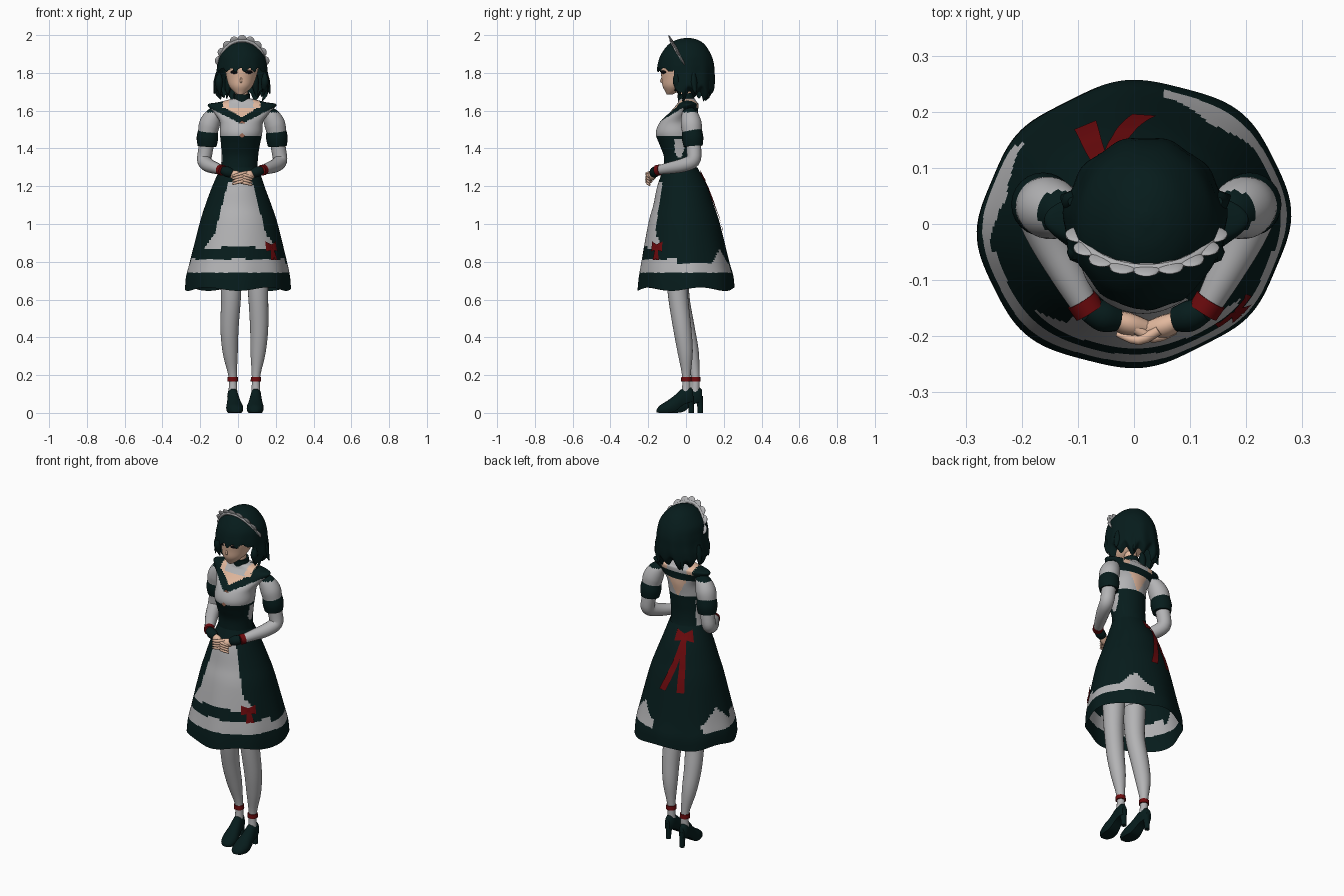
import bpy, bmesh, math
from mathutils import Vector
from math import sin, cos, pi, radians

if "Cube" in bpy.data.objects:
    bpy.data.objects.remove(bpy.data.objects["Cube"])

CX = 0.022  # body symmetry line


def material(name, rgb):
    m = bpy.data.materials.new(name)
    m.diffuse_color = (*rgb, 1)
    m.use_nodes = True
    m.node_tree.nodes["Principled BSDF"].inputs["Base Color"].default_value = m.diffuse_color
    return m


DARK, WHITE, SKIN, RED, BROWN, BLACK = range(6)
MATS = [material("dark_green", (.002, .0115, .0115)), material("pale_grey", (.45, .45, .46)),
        material("skin", (.76, .48, .34)), material("red", (.15, .003, .004)),
        material("brown", (.32, .14, .09)), material("black", (.002, .002, .003))]


def finish(name, bm, col=0, rule=None, angle=50):
    if callable(col):
        rule = col
    me = bpy.data.meshes.new(name)
    bmesh.ops.recalc_face_normals(bm, faces=bm.faces)
    for f in bm.faces:
        f.material_index = rule(f.calc_center_median()) if rule else col
    bm.to_mesh(me)
    bm.free()
    ob = bpy.data.objects.new(name, me)
    bpy.context.collection.objects.link(ob)
    for m in MATS:
        me.materials.append(m)
    bpy.ops.object.select_all(action='DESELECT')
    ob.select_set(True)
    bpy.context.view_layer.objects.active = ob
    bpy.ops.object.shade_smooth_by_angle(angle=radians(angle))


def smooth(rows, k):
    """Catmull-Rom resampling of a short profile."""
    out = []
    for i in range(len(rows) - 1):
        p = [rows[max(0, min(len(rows) - 1, i + j))] for j in (-1, 0, 1, 2)]
        for s in range(k):
            t = s / k
            out.append([.5 * (2 * b + (c - a) * t + (2 * a - 5 * b + 4 * c - d) * t * t
                              + (3 * b - a - 3 * c + d) * t ** 3) for a, b, c, d in zip(*p)])
    return out + [list(rows[-1])]


def skin_rings(rings, caps=(True, True)):
    bm = bmesh.new()
    vs = [[bm.verts.new(p) for p in r] for r in rings]
    n = len(vs[0])
    for a, b in zip(vs, vs[1:]):
        for i in range(n):
            bm.faces.new((a[i], a[(i + 1) % n], b[(i + 1) % n], b[i]))
    if caps[0]:
        bm.faces.new(vs[0])
    if caps[1]:
        bm.faces.new(vs[-1])
    return bm


def loft(rows, n=32, k=4, warp=lambda a, z: (1, 0), caps=(True, True)):
    """Stacked ellipses given as (z, cx, cy, rx, ry)."""
    rings = []
    for z, cx, cy, rx, ry in smooth(rows, k):
        ring = []
        for i in range(n):
            a = 2 * pi * i / n
            s, dz = warp(a, z)
            ring.append((cx + rx * s * cos(a), cy + ry * s * sin(a), z + dz))
        rings.append(ring)
    return skin_rings(rings, caps)


def tube(name, pts, col, n=16, k=4, mirror=False, flat=1):
    """Round limb along points (x, y, z, radius)."""
    rows = smooth(pts, k)
    if mirror:
        rows = [[2 * CX - r[0]] + r[1:] for r in rows]
    rings, u = [], None
    for i, r in enumerate(rows):
        c = Vector(r[:3])
        d = (Vector(rows[min(i + 1, len(rows) - 1)][:3]) - Vector(rows[max(i - 1, 0)][:3])).normalized()
        if u is None:
            u = d.cross(Vector((0, 1, .01) if abs(d.y) < .8 else (0, 0, 1)))
        u = (u - d * u.dot(d)).normalized()
        v = d.cross(u)
        rings.append([c + r[3] * (u * cos(2 * pi * j / n) + v * flat * sin(2 * pi * j / n)) for j in range(n)])
    finish(name, skin_rings(rings), col)


# Skirt: flared shell with wavy hem, apron and white border
SKIRT = [(.655, 0, 0, .276, .254), (.72, 0, 0, .272, .248), (.8, .002, -.004, .255, .231),
         (1.0, .003, -.01, .207, .19), (1.1, .002, -.013, .175, .16), (1.2, .002, -.02, .138, .132),
         (1.3, .008, -.028, .1, .088)]


def hem(a, z):
    w = max(0, min(1, (1.0 - z) / .34))
    return 1 + w * (.014 * sin(8 * a + 1) + .03 * sin(2 * a)), .009 * w * w * sin(5 * a)


def skirt_rule(c):
    x, y, z = c
    deg = math.degrees(math.atan2(y, x)) % 360
    if y < 0:
        edge = .07 + .065 * (1.2 - z) / .25 if z > .95 else .135 + .05 * (.95 - z) / .07
        if .875 < z < 1.22 and abs(x - .012) < edge:
            return WHITE
    top = .815 if 190 < deg < 350 else .79
    for mid in (52, 168):
        top = max(top, .87 - abs(deg - mid) * .004)
    if 78 < deg < 145:
        top = .73
    return WHITE if .742 < z < top else DARK


finish("skirt", loft(SKIRT, 128, 14, hem, (False, False)), rule=skirt_rule)


# Torso with bust, off-shoulder collar and open neckline
def torso_rule(c):
    x, y, z = c
    t = abs(x - .018)
    if z > 1.615 and t < .1:
        return WHITE if t < .066 else SKIN
    if y < -.015:
        low, high = 1.53 + .5 * t, 1.563 + .62 * t
        if z > high and t < .085:
            return SKIN
        if z > low:
            return DARK
        if z > 1.465:
            return WHITE
    else:
        if z > 1.575:
            return DARK
        if z > 1.475:
            return SKIN if y > 0 and t < (z - 1.465) * .55 else WHITE
    return WHITE if t > .088 and -.06 < y < .01 and z < 1.45 else DARK


finish("torso", loft([(1.25, .005, -.02, .11, .1), (1.3, .006, -.03, .098, .086), (1.36, .01, -.035, .097, .083),
                      (1.42, .013, -.045, .103, .095), (1.48, .016, -.053, .112, .107),
                      (1.54, .018, -.038, .115, .1), (1.59, .02, -.012, .148, .075),
                      (1.632, CX, .008, .182, .058), (1.645, CX, .008, .125, .05),
                      (1.665, CX, .005, .042, .04)], 96, 8), rule=torso_rule)

# Keyhole diamonds on the bodice front
for zc, y in ((1.535, -.142), (1.468, -.164)):
    bm = bmesh.new()
    bm.faces.new([bm.verts.new((.022 + .016 * cos(a), y, zc + .014 * sin(a))) for a in (0, pi / 2, pi, 3 * pi / 2)])
    finish("bodice_keyhole", bm, BROWN)

# Neck and choker
tube("neck", [(.02, .005, 1.6, .036), (.018, -.01, 1.73, .034)], SKIN)
tube("choker", [(.02, .002, 1.652, .044), (.02, -.003, 1.69, .043)], DARK, k=1)

# Head, nose, eyes
finish("head", loft([(1.685, .013, -.088, .014, .014), (1.7, .013, -.075, .035, .034),
                     (1.73, .015, -.053, .062, .071), (1.77, .017, -.035, .077, .094),
                     (1.82, .02, -.02, .088, .114), (1.88, CX, -.01, .09, .11),
                     (1.94, CX, 0, .055, .06)], 32, 4), SKIN)
tube("nose", [(.017, -.122, 1.785, .003), (.016, -.131, 1.757, .006), (.016, -.122, 1.75, .004)], SKIN, 8)
for s in (-1, 1):
    tube("eye", [(CX - .003 + s * .022, -.13, 1.803, .004), (CX - .003 + s * .04, -.121, 1.804, .01),
                 (CX - .003 + s * .058, -.107, 1.804, .004)], BLACK, 10, flat=.5)


# Bobbed hair with jagged hem, face opening removed
def locks(a, z):
    w = max(0, min(1, (1.9 - z) / .2))
    return 1 + .022 * w * sin(11 * a), .02 * w ** 3 * sin(11 * a + 1.2) + .012 * w ** 3 * sin(5 * a)


def face_opening(c):
    return (c.y < -.06 and c.z < 1.815 + .01 * sin(c.x * 130)) or (c.y < -.02 and c.z < 1.7)


bm = loft([(1.68, .02, .012, .112, .105), (1.71, .02, .008, .142, .138), (1.75, .02, .002, .144, .152),
           (1.8, .021, 0, .136, .153), (1.85, CX, 0, .13, .148), (1.9, CX, 0, .118, .131),
           (1.95, CX, .003, .08, .096), (1.975, CX, .006, .044, .055), (1.985, CX, .008, .01, .012)],
          120, 8, locks, (False, True))
bmesh.ops.delete(bm, geom=[f for f in bm.faces if face_opening(f.calc_center_median())], context='FACES')
finish("hair", bm, DARK)

# Side and back lock tips
for x, y, tx, ty, z in ((-.1, -.05, -.095, -.035, 1.68), (.142, -.05, .135, -.03, 1.68), (-.11, .04, -.128, .05, 1.69),
                        (.15, .04, .17, .05, 1.69), (-.05, .11, -.06, .12, 1.665), (.09, .11, .1, .12, 1.665)):
    tube("hair_lock", [(x, y, 1.8, .008), (x, y, 1.75, .02), (tx, ty, z, .003)], DARK, 8)

# Frilled headband
arc = [(CX + .122 * sin(a), -.006 - .074 * cos(a), 1.838 + .135 * cos(a))
       for a in [radians(-80 + 20 * i) for i in range(9)]]
tube("headband", [(*p, .009) for p in arc], WHITE, 8, 3)
for p in arc:
    bm = bmesh.new()
    bmesh.ops.create_uvsphere(bm, u_segments=14, v_segments=8, radius=.025)
    for v in bm.verts:
        v.co.y = .25 * v.co.y - .5 * v.co.z
        v.co += Vector((p[0], p[1], p[2] + .003))
    finish("headband_frill", bm, WHITE)


# Arms, sleeves, cuffs, gloves and fingers
def sleeve_rule(c):
    return DARK if c.z > 1.592 else WHITE


for m in (False, True):
    hz = .004 if m else 0
    tube("sleeve", [(-.1, .01, 1.598, .03), (-.128, .02, 1.572, .046), (-.15, .028, 1.53, .055),
                    (-.16, .032, 1.485, .052)], sleeve_rule, 32, 6, mirror=m)
    tube("sleeve_cuff", [(-.158, .032, 1.497, .052), (-.162, .035, 1.455, .057), (-.164, .038, 1.412, .05)],
         DARK, 24, mirror=m)
    tube("arm", [(-.16, .035, 1.46, .04), (-.172, .042, 1.39, .039), (-.178, .036, 1.335, .038),
                 (-.155, -.02, 1.31, .036), (-.115, -.095, 1.295, .03), (-.085, -.15, 1.285, .023)], WHITE, 20, mirror=m)
    tube("wrist_band", [(-.093, -.135, 1.287, .029), (-.079, -.157, 1.284, .028)], RED, 16, 1, mirror=m)
    tube("glove", [(-.082, -.152, 1.285, .022), (-.055, -.164, 1.276, .028), (-.03, -.17, 1.266, .022)],
         DARK, 16, mirror=m)
    tube("palm", [(-.042, -.168, 1.268, .018), (-.012, -.178 - hz, 1.257, .026), (.02, -.186 - hz, 1.247, .02)],
         SKIN, 12, mirror=m, flat=.8)
    for i in range(4):
        z = 1.268 - i * .014 + (.005 if m else 0)
        tube("finger", [(0, -.185 - hz, z, .009), (.035, -.203 - hz, z - .008, .009),
                        (.074, -.192 - hz, z - .02, .005)], SKIN, 8, 3, mirror=m)

# Legs, ankle straps and heeled shoes
LEGS = (("left", -.028, .05, [(-.04, -.045, .8, .062), (-.037, -.035, .62, .053), (-.045, -.002, .45, .048),
                              (-.041, .028, .32, .04), (-.028, .05, .19, .022), (-.027, .047, .1, .024)], .016),
        ("right", .095, .002, [(.1, -.05, .8, .062), (.107, -.042, .62, .053), (.112, -.02, .45, .048),
                               (.106, -.004, .32, .04), (.095, .002, .19, .022), (.095, 0, .1, .024)], -.006))
for side, ax, ay, path, turn in LEGS:
    tube(side + "_leg", path, WHITE, 24, 5)
    tube(side + "_ankle_strap", [(ax, ay, .166, .028), (ax, ay, .19, .027)], RED, 20, 1)
    rings = []
    for y, lo, hi, w in smooth([(-.157, .003, .018, .014), (-.14, 0, .04, .034), (-.1, 0, .065, .045),
                                (-.06, .008, .095, .038), (-.02, .04, .13, .03), (.015, .055, .138, .027),
                                (.036, .06, .12, .016)], 4):
        x = ax + turn * (-y / .15)
        rings.append([(x + w * cos(b), ay + y, lo + (hi - lo) * max(0, (sin(b) + .6) / 1.6))
                      for b in [2 * pi * j / 20 for j in range(20)]])
    finish(side + "_shoe", skin_rings(rings), DARK)
    tube(side + "_heel", [(ax, ay + .016, .085, .024), (ax, ay + .024, .045, .016), (ax, ay + .026, 0, .014)], DARK)


# Ribbons laid on the skirt as thin plates
FINE = smooth(SKIRT, 20)


def on_skirt(deg, z):
    z0, cx, cy, rx, ry = min(FINE, key=lambda r: abs(r[0] - z))
    a = radians(deg)
    s = hem(a, z)[0]
    return (cx + (rx * s + .007) * cos(a), cy + (ry * s + .007) * sin(a), z)


def ribbon(name, a0, a1, b0, b1, n=8):
    """Plate between edges a and b, each point given as (degrees, height)."""
    bm = bmesh.new()
    lerp = lambda p, q, t: on_skirt(p[0] + (q[0] - p[0]) * t, p[1] + (q[1] - p[1]) * t)
    rows = [(bm.verts.new(lerp(a0, b0, i / n)), bm.verts.new(lerp(a1, b1, i / n))) for i in range(n + 1)]
    for p, q in zip(rows, rows[1:]):
        bm.faces.new((p[0], p[1], q[1], q[0]))
    finish(name, bm, RED)


# Small front bow
for s in (-1, 1):
    ribbon("apron_bow_loop", (-43, .862), (-43, .892), (-43 + s * 10, .855), (-43 + s * 10, .908))
    ribbon("apron_bow_tail", (-45, .88), (-41, .88), (-44.5 + s * 3, .81), (-39.5 + s * 3, .81))

# Long back bow
for s, end in ((-1, 86), (1, 114)):
    ribbon("back_bow_loop", (114, 1.24), (114, 1.268), (114 + s * 24, 1.225), (114 + s * 22, 1.288))
    ribbon("back_bow_tail", (109, 1.26), (120, 1.26), (end - 5.5, .965), (end + 5.5, .965), 16)
